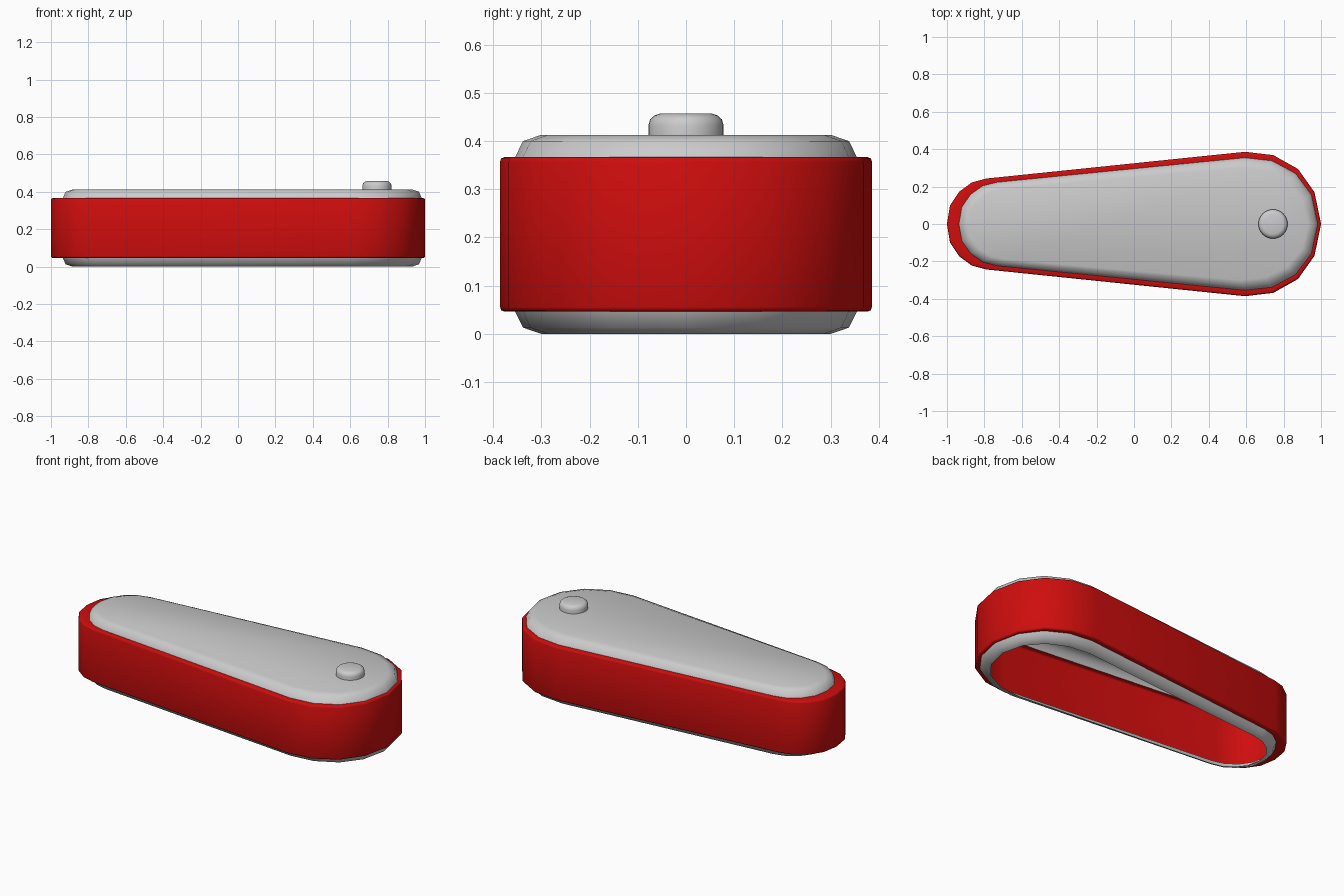
import bpy, bmesh, math

if "Cube" in bpy.data.objects:
    bpy.data.objects.remove(bpy.data.objects["Cube"])

def material(name, rgb):
    m = bpy.data.materials.new(name)
    m.diffuse_color = (*rgb, 1)
    m.use_nodes = True
    m.node_tree.nodes["Principled BSDF"].inputs["Base Color"].default_value = m.diffuse_color
    return m

red = material("red", (0.62, 0.004, 0.004))
grey = material("light grey", (0.6, 0.6, 0.61))

# teardrop outline, upper half from left tip to right tip, then mirrored
half = [(-1, 0), (-0.984, 0.098), (-0.935, 0.172), (-0.868, 0.222), (-0.79, 0.243),
        (0.594, 0.386), (0.745, 0.368), (0.877, 0.294), (0.965, 0.17), (1, 0)]
outline = half + [(x, -y) for x, y in half[-2:0:-1]]

def ring_shell(name, rings, mat, cap=False):
    """Loft scaled outlines; each ring is (x centre, x scale, y scale, z)."""
    bm = bmesh.new()
    loops = [[bm.verts.new((cx + sx * x, sy * y, z)) for x, y in outline]
             for cx, sx, sy, z in rings]
    n = len(outline)
    for a, b in zip(loops, loops[1:]):
        for i in range(n):
            j = (i + 1) % n
            bm.faces.new((a[j], a[i], b[i], b[j]))
    if cap:
        bm.faces.new(loops[-1][::-1])
    return finish(name, bm, mat)

def finish(name, bm, mat):
    me = bpy.data.meshes.new(name)
    bm.to_mesh(me)
    bm.free()
    me.materials.append(mat)
    ob = bpy.data.objects.new(name, me)
    bpy.context.collection.objects.link(ob)
    bpy.ops.object.select_all(action='DESELECT')
    ob.select_set(True)
    bpy.context.view_layer.objects.active = ob
    bpy.ops.object.shade_smooth_by_angle(angle=math.radians(50))
    return ob

# lid profile: footprint, bevel, flat edge
edge = (0.023, 0.959, 0.918)
mid = (0.023, 0.945, 0.876)
flat = (0.024, 0.907, 0.777)
z0, z1, top = 0.046, 0.367, 0.413

# red side wall with softly rounded, turned-in edges
lip = (0, 0.99, 0.975)
soft = (0, 0.997, 0.993)
wall = [(*edge, z0), (*lip, z0), (*soft, z0 + 0.003), (0, 1, 1, z0 + 0.01),
        (0, 1, 1, z1 - 0.01), (*soft, z1 - 0.003), (*lip, z1), (*edge, z1)]
ring_shell("side_wall", wall, red)

# grey bevelled lid, and matching open rim underneath
ring_shell("top_lid", [(*edge, z1), (*mid, 0.4), (*flat, top)], grey, cap=True)
ring_shell("bottom_rim", [(*flat, 0), (*mid, 0.013), (*edge, z0)], grey)

# round button with rounded top edge
bm = bmesh.new()
profile = [(0.078, top - 0.003), (0.078, 0.433), (0.0745, 0.445), (0.066, 0.453), (0.054, 0.457)]
n = 32
loops = [[bm.verts.new((0.743 + r * math.cos(math.tau * i / n), r * math.sin(math.tau * i / n), z))
          for i in range(n)] for r, z in profile]
for a, b in zip(loops, loops[1:]):
    for i in range(n):
        j = (i + 1) % n
        bm.faces.new((a[i], a[j], b[j], b[i]))
bm.faces.new(loops[-1])
finish("button", bm, grey)

# make all faces point outward (outline runs clockwise)
for ob in bpy.context.collection.objects:
    ob.data.update()
